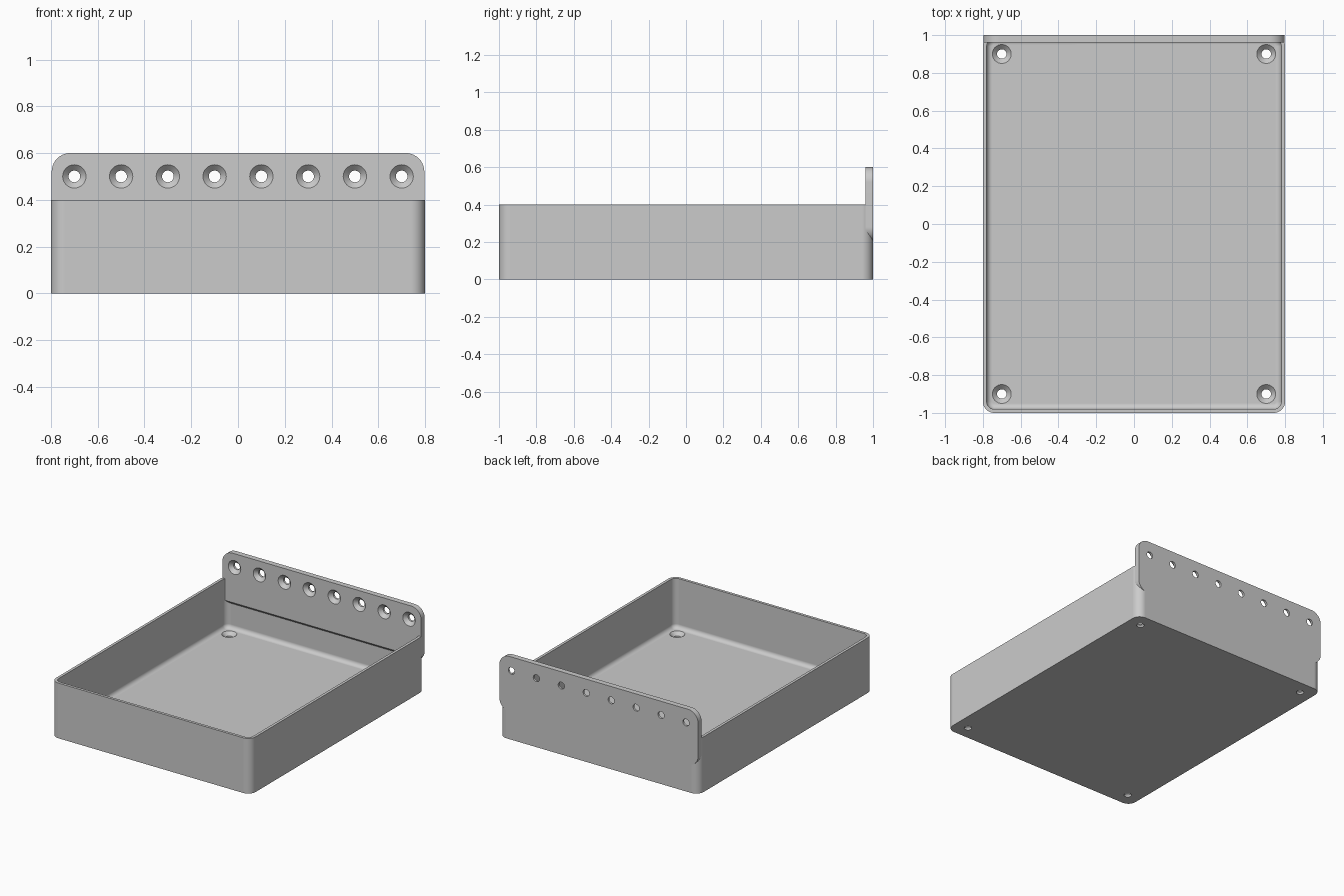
import bpy, bmesh, math
from mathutils import Matrix, Vector

if "Cube" in bpy.data.objects:
    bpy.data.objects.remove(bpy.data.objects["Cube"])

grey = bpy.data.materials.new("plain_grey")
grey.use_nodes = True
grey.diffuse_color = (0.6, 0.6, 0.6, 1)
grey.node_tree.nodes["Principled BSDF"].inputs["Base Color"].default_value = grey.diffuse_color

HX, HY, TALL = 0.8, 1.0, 0.4        # tray half sizes and height
WALL, FLOOR, FILLET, CORNER = 0.02, 0.04, 0.03, 0.06
PLATE = 0.04                        # hanging plate thickness


def rounded_rect(hx, hy, r, steps=10):
    """Counter-clockwise outline of a rectangle with round corners."""
    pts = []
    for i, (sx, sy) in enumerate([(1, 1), (-1, 1), (-1, -1), (1, -1)]):
        for k in range(steps + 1):
            a = math.pi / 2 * (i + k / steps)
            pts.append((sx * (hx - r) + r * math.cos(a), sy * (hy - r) + r * math.sin(a)))
    return pts


def loft(name, rings):
    """Skin closed rings of points and cap both ends."""
    bm = bmesh.new()
    loops = [[bm.verts.new(p) for p in ring] for ring in rings]
    for a, b in zip(loops, loops[1:]):
        n = len(a)
        for i in range(n):
            bm.faces.new((a[i], a[(i + 1) % n], b[(i + 1) % n], b[i]))
    bm.faces.new(reversed(loops[0]))
    bm.faces.new(loops[-1])
    bmesh.ops.recalc_face_normals(bm, faces=bm.faces)
    return finish(name, bm)


def finish(name, bm):
    mesh = bpy.data.meshes.new(name)
    bm.to_mesh(mesh)
    bm.free()
    mesh.materials.append(grey)
    obj = bpy.data.objects.new(name, mesh)
    bpy.context.collection.objects.link(obj)
    return obj


def screw_hole(place):
    """Countersunk cutter with its wide end on the local z = 0 surface."""
    profile = [(0.025, -0.1), (0.025, -0.025), (0.05, 0), (0.05, 0.01)]
    n = 32
    cutter = loft("hole_cutter", [[place @ Vector((r * math.cos(math.tau * i / n),
                                                   r * math.sin(math.tau * i / n), z))
                                   for i in range(n)] for r, z in profile])
    cutter.hide_render = True
    return cutter


def activate(obj):
    bpy.ops.object.select_all(action='DESELECT')
    obj.select_set(True)
    bpy.context.view_layer.objects.active = obj


def drill_and_smooth(obj, places):
    activate(obj)
    for place in places:
        cutter = screw_hole(place)
        mod = obj.modifiers.new("hole", 'BOOLEAN')
        mod.operation, mod.solver, mod.object = 'DIFFERENCE', 'EXACT', cutter
        bpy.ops.object.modifier_apply(modifier=mod.name)
        bpy.data.objects.remove(cutter)
    activate(obj)
    bpy.ops.object.shade_smooth_by_angle(angle=math.radians(30))
    obj.modifiers.new("flat_faces", 'WEIGHTED_NORMAL').keep_sharp = True


# Open tray: outside up, over the rim, down the inside and round the floor fillet
def ring(inset, z):
    return [(x, y, z) for x, y in rounded_rect(HX - inset, HY - inset, CORNER - inset)]


rings = [ring(0, 0), ring(0, TALL), ring(WALL, TALL)]
for k in range(9):
    a = math.pi / 2 * k / 8
    rings.append(ring(WALL + FILLET * (1 - math.cos(a)), FLOOR + FILLET * (1 - math.sin(a))))
tray = loft("tray", rings)
drill_and_smooth(tray, [Matrix.Translation((sx * 0.7, sy * 0.9, FLOOR))
                        for sx in (-1, 1) for sy in (-1, 1)])

# Hanging plate: round-cornered slab on the back wall with a sloped underside
outline = rounded_rect(0.797, 0.2, 0.08)
plate = loft("hanging_plate", [[(x, y, z + 0.4) for x, z in outline]
                               for y in (HY - PLATE, HY)])
bm = bmesh.new()
bm.from_mesh(plate.data)
cut = bmesh.ops.bisect_plane(bm, geom=bm.verts[:] + bm.edges[:] + bm.faces[:], dist=1e-5,
                             plane_co=(0, HY - PLATE, 0.242), plane_no=(0, -1, -1),
                             clear_outer=True)
bmesh.ops.holes_fill(bm, edges=[e for e in bm.edges if e.is_boundary])
bmesh.ops.recalc_face_normals(bm, faces=bm.faces)
bm.to_mesh(plate.data)
bm.free()
face_front = Matrix.Rotation(math.pi / 2, 4, 'X')
drill_and_smooth(plate, [Matrix.Translation((-0.7 + 0.2 * i, HY - PLATE, 0.5)) @ face_front
                         for i in range(8)])
